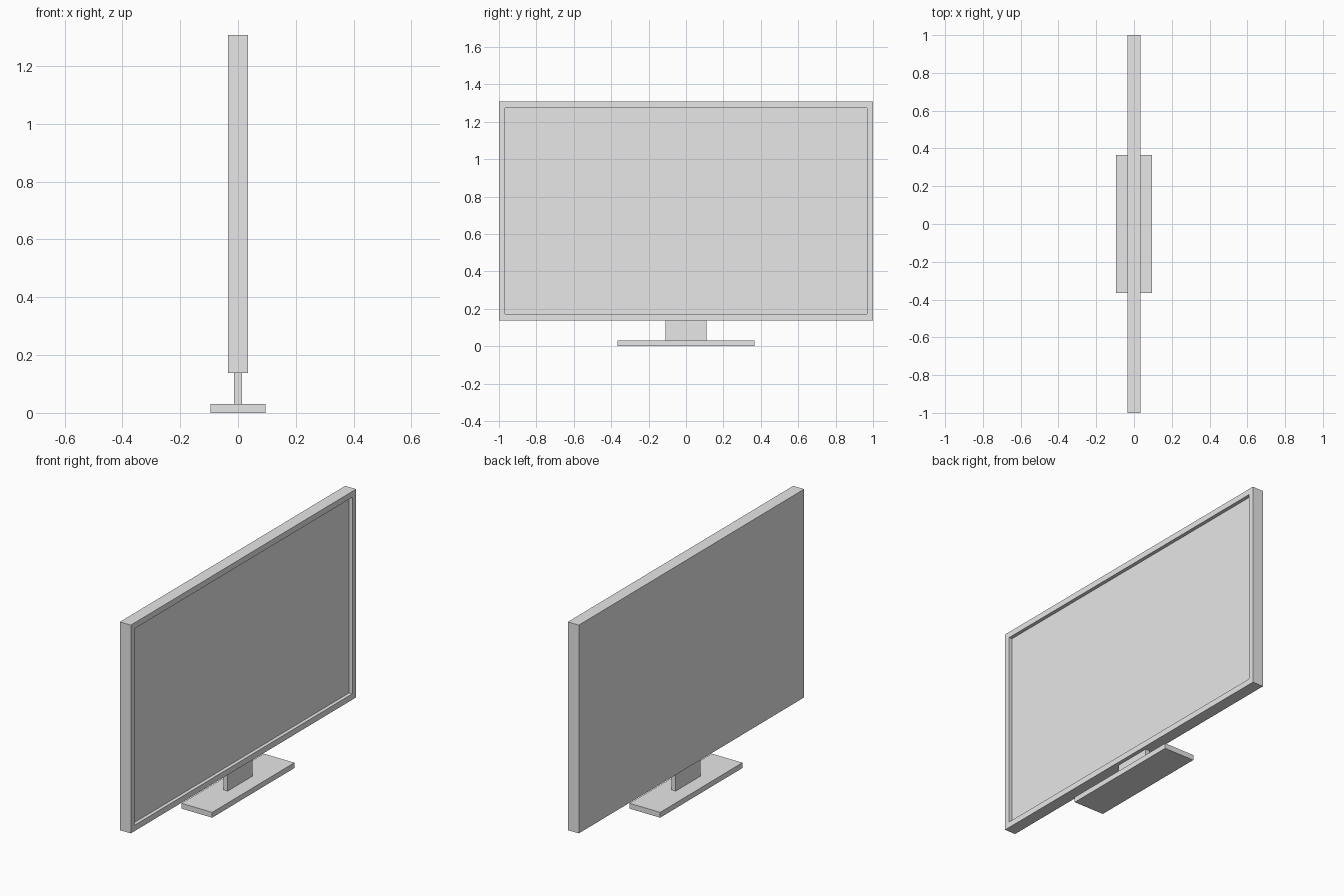
import bpy
import bmesh
from mathutils import Vector

default_cube = bpy.data.objects.get("Cube")
if default_cube:
    bpy.data.objects.remove(default_cube, do_unlink=True)

# Plain grey material
grey = bpy.data.materials.new("light_grey")
grey.use_nodes = True
colour = (0.8, 0.8, 0.8, 1)
grey.diffuse_color = colour
grey.node_tree.nodes["Principled BSDF"].inputs["Base Color"].default_value = colour


def box(name, size_x, size_y, bottom, top, border=0, recess=0):
    """Box centred on the z axis; a border and recess sink a panel into its +x side."""
    bm = bmesh.new()
    bmesh.ops.create_cube(bm, size=1)
    bmesh.ops.scale(bm, vec=(size_x, size_y, top - bottom), verts=bm.verts)
    bmesh.ops.translate(bm, vec=(0, 0, (top + bottom) / 2), verts=bm.verts)
    bm.normal_update()
    if border:
        panel = max(bm.faces, key=lambda f: f.normal.x)
        bmesh.ops.inset_region(bm, faces=[panel], thickness=border, use_even_offset=True)
        extruded = bmesh.ops.extrude_face_region(bm, geom=[panel])["geom"]
        moved = [v for v in extruded if isinstance(v, bmesh.types.BMVert)]
        bmesh.ops.translate(bm, vec=Vector((-recess, 0, 0)), verts=moved)
        if panel.is_valid:
            bmesh.ops.delete(bm, geom=[panel], context="FACES_ONLY")
    bmesh.ops.recalc_face_normals(bm, faces=bm.faces)
    mesh = bpy.data.meshes.new(name)
    bm.to_mesh(mesh)
    bm.free()
    mesh.materials.append(grey)
    obj = bpy.data.objects.new(name, mesh)
    bpy.context.collection.objects.link(obj)
    return obj


# Stand
box("base", 0.19, 0.73, 0, 0.03)
box("neck", 0.026, 0.22, 0.03, 0.138)

# Housing with the sunken screen
box("screen_housing", 0.068, 2, 0.138, 1.308, border=0.033, recess=0.02)
